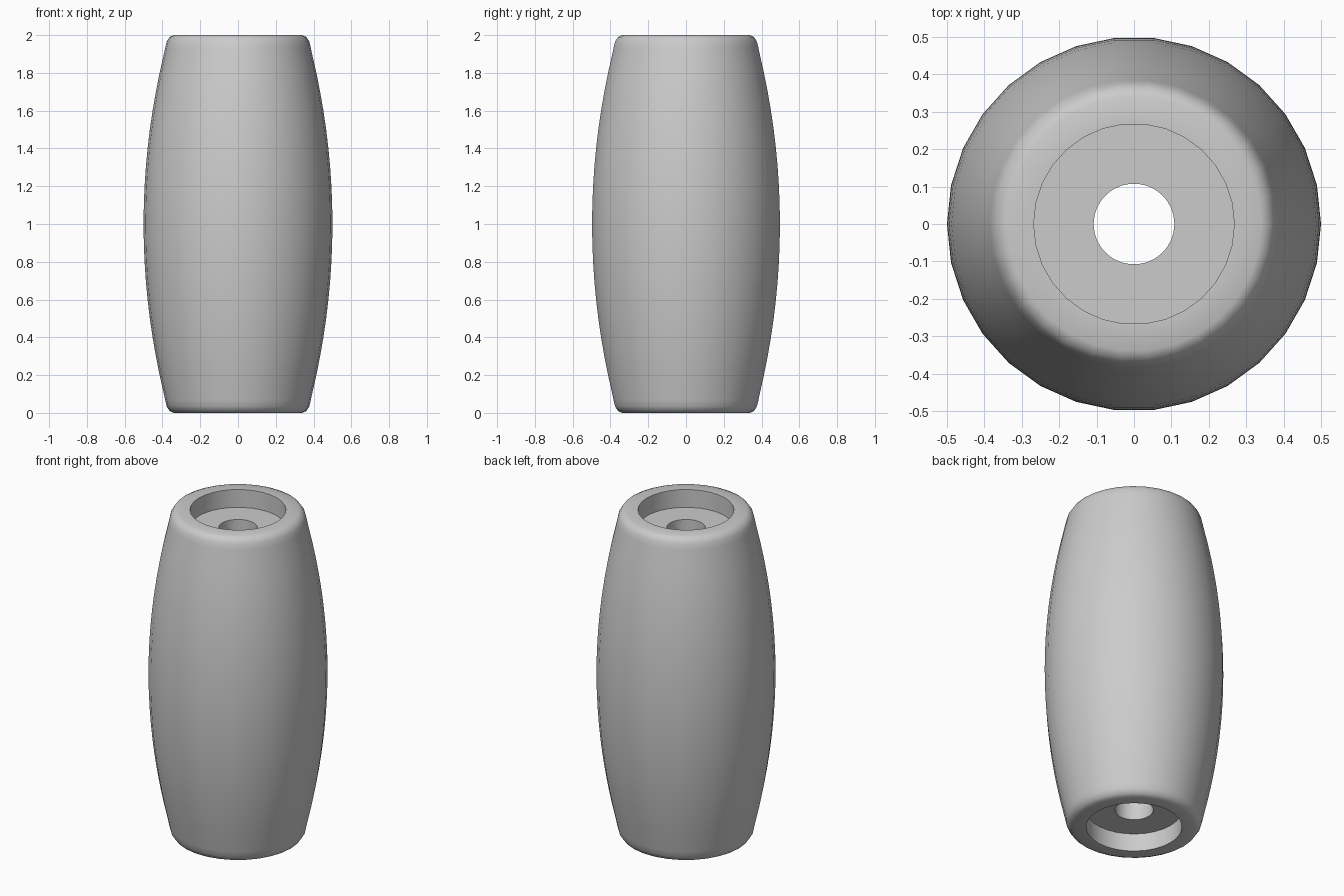
import bpy, bmesh, math
from mathutils import Matrix

cube = bpy.data.objects.get("Cube")
if cube:
    bpy.data.objects.remove(cube, do_unlink=True)

SIDES = 30
HOLE_R, RECESS_R, RECESS_DEPTH = 0.108, 0.268, 0.11

grey = bpy.data.materials.new("plain grey")
grey.use_nodes = True
colour = (0.6, 0.6, 0.6, 1)
grey.diffuse_color = colour
grey.node_tree.nodes["Principled BSDF"].inputs["Base Color"].default_value = colour


def lathe(name, profile, sides):
    """Revolve a closed (radius, height) loop around z."""
    bm = bmesh.new()
    rings = []
    for i in range(sides):
        turn = Matrix.Rotation(math.tau * i / sides, 3, 'Z')
        rings.append([bm.verts.new(turn @ Matrix.Identity(3).col[0] * r
                                   + Matrix.Identity(3).col[2] * z) for r, z in profile])
    n = len(profile)
    for i in range(sides):
        a, b = rings[i], rings[(i + 1) % sides]
        for j in range(n):
            k = (j + 1) % n
            bm.faces.new((a[j], b[j], b[k], a[k]))
    bmesh.ops.recalc_face_normals(bm, faces=bm.faces)
    mesh = bpy.data.meshes.new(name)
    bm.to_mesh(mesh)
    bm.free()
    obj = bpy.data.objects.new(name, mesh)
    bpy.context.collection.objects.link(obj)
    mesh.materials.append(grey)
    return obj


# Upper half: through hole, recess, rounded rim, then the bulging side
upper = [(HOLE_R, 2 - RECESS_DEPTH), (RECESS_R, 2 - RECESS_DEPTH), (RECESS_R, 2),
         (0.34, 2), (0.362, 1.99), (0.378, 1.965), (0.386, 1.93)]
for step in range(9, 0, -1):
    h = step / 10
    upper.append((0.5 - 0.11 * (h / 0.91) ** 2, 1 + h))

# Mirror the half profile about mid height
lower = [(r, 2 - z) for r, z in reversed(upper)]
barrel = lathe("barrel_spacer", upper + [(0.5, 1)] + lower, SIDES)

# Smooth skin with crisp recess edges
bpy.ops.object.select_all(action='DESELECT')
barrel.select_set(True)
bpy.context.view_layer.objects.active = barrel
bpy.ops.object.shade_smooth_by_angle(angle=math.radians(40))
